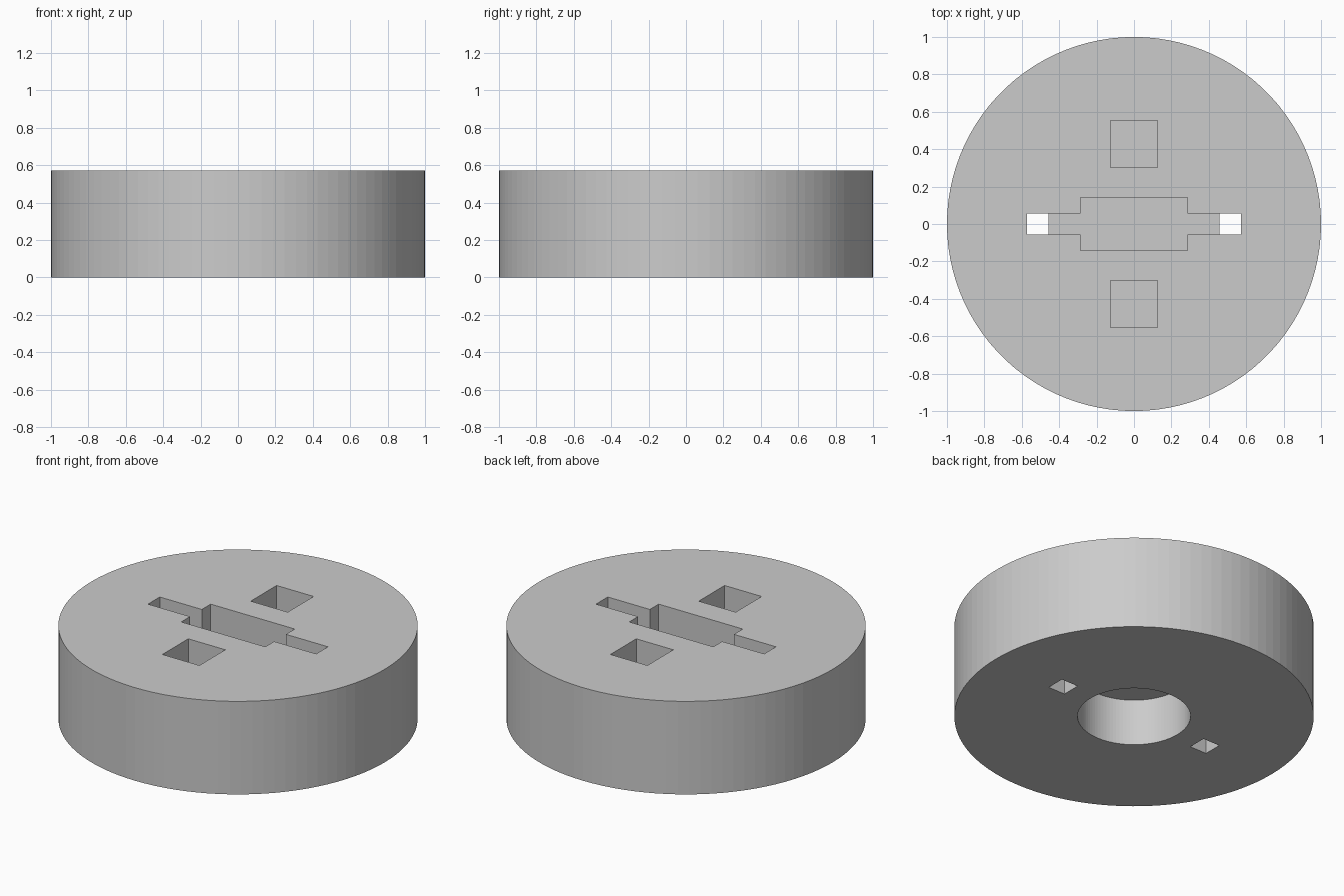
import bpy
import bmesh
from math import cos, sin, tau

cube = bpy.data.objects.get("Cube")
if cube:
    bpy.data.objects.remove(cube, do_unlink=True)

MM = 2 / 35            # the disc is 35 mm across
HEIGHT = 10
POCKET_FLOOR = 6
BORE_TOP = 5

grey = bpy.data.materials.new("plain grey")
grey.use_nodes = True
colour = (0.6, 0.6, 0.6, 1)
grey.diffuse_color = colour
grey.node_tree.nodes["Principled BSDF"].inputs["Base Color"].default_value = colour


def prism(name, outline, bottom, top):
    """Extrude a flat outline (in mm) between two heights."""
    bm = bmesh.new()
    face = bm.faces.new([bm.verts.new((x * MM, y * MM, bottom * MM)) for x, y in outline])
    new = bmesh.ops.extrude_face_region(bm, geom=[face])["geom"]
    verts = [v for v in new if isinstance(v, bmesh.types.BMVert)]
    bmesh.ops.translate(bm, verts=verts, vec=(0, 0, (top - bottom) * MM))
    bmesh.ops.recalc_face_normals(bm, faces=bm.faces)
    mesh = bpy.data.meshes.new(name)
    bm.to_mesh(mesh)
    bm.free()
    mesh.materials.append(grey)
    obj = bpy.data.objects.new(name, mesh)
    bpy.context.collection.objects.link(obj)
    return obj


def circle(radius, sides=100):
    return [(radius * cos(tau * i / sides), radius * sin(tau * i / sides)) for i in range(sides)]


def rectangle(x, y, half_x, half_y):
    return [(x - half_x, y - half_y), (x + half_x, y - half_y),
            (x + half_x, y + half_y), (x - half_x, y + half_y)]


def cut(body, cutter):
    """Subtract the cutter from the body, then discard it."""
    cutter.hide_render = True
    mod = body.modifiers.new("cut", "BOOLEAN")
    mod.operation = "DIFFERENCE"
    mod.solver = "EXACT"
    mod.object = cutter
    bpy.ops.object.select_all(action="DESELECT")
    bpy.context.view_layer.objects.active = body
    body.select_set(True)
    bpy.ops.object.modifier_apply(modifier=mod.name)
    bpy.data.objects.remove(cutter, do_unlink=True)


# Round body
disc = prism("disc_body", circle(17.5), 0, HEIGHT)

# Stepped pocket: wide middle with a narrow slot on each side
quarter = [(10, 1), (5, 1), (5, 2.5)]
half = quarter + [(-x, y) for x, y in reversed(quarter)]
cross = half + [(x, -y) for x, y in reversed(half)]
cut(disc, prism("stepped_pocket", cross, POCKET_FLOOR, HEIGHT + 1))

for side in (-1, 1):
    # Through hole at the end of each slot
    cut(disc, prism("slot_hole", rectangle(side * 9, 0, 1, 1), -1, POCKET_FLOOR + 1))
    # Square blind pocket
    cut(disc, prism("square_pocket", rectangle(0, side * 7.5, 2.2, 2.2), POCKET_FLOOR, HEIGHT + 1))

# Round bore in the underside
cut(disc, prism("round_bore", circle(5.5), -1, BORE_TOP))
